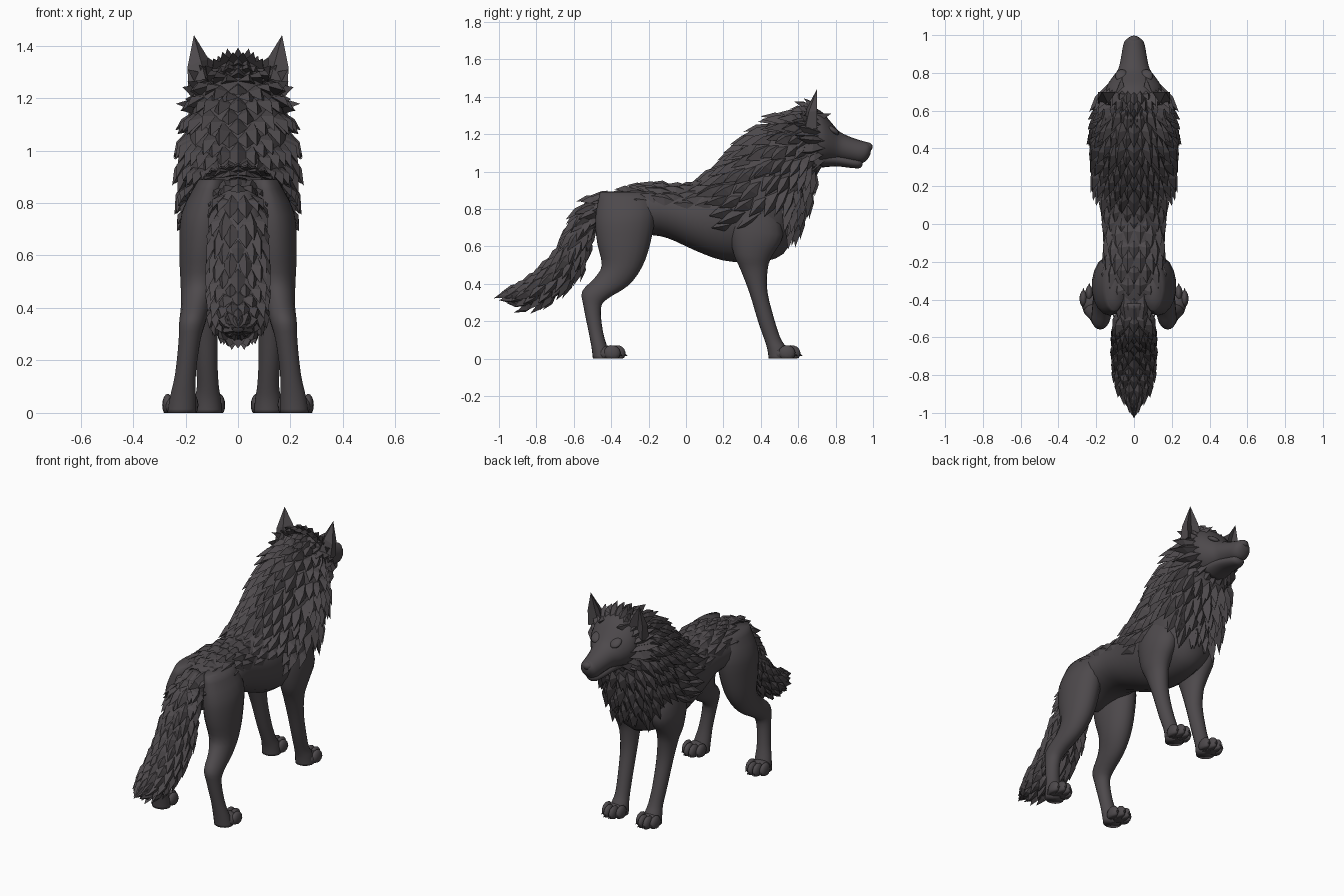
import bpy, bmesh, math, random
from mathutils import Vector, Matrix

if "Cube" in bpy.data.objects:
    bpy.data.objects.remove(bpy.data.objects["Cube"])

random.seed(4)
fur = bpy.data.materials.new("dark grey fur")
fur.diffuse_color = (0.075, 0.067, 0.072, 1)
fur.use_nodes = True
fur.node_tree.nodes["Principled BSDF"].inputs["Base Color"].default_value = fur.diffuse_color


def finish(name, bm, smooth=True):
    bmesh.ops.recalc_face_normals(bm, faces=bm.faces)
    for f in bm.faces:
        f.smooth = smooth
    me = bpy.data.meshes.new(name)
    bm.to_mesh(me)
    bm.free()
    me.materials.append(fur)
    ob = bpy.data.objects.new(name, me)
    bpy.context.collection.objects.link(ob)
    return ob


# A ring is (y1, z1, y2, z2, half width, x centre); surf() interpolates between rings
def surf(rings, t, a, side=1):
    n = len(rings) - 1
    i = max(0, min(n - 1, int(t)))
    u = t - i
    p = [rings[max(0, min(n, i + k))] for k in (-1, 0, 1, 2)]
    r = [0.5 * (2 * b + (c - a0) * u + (2 * a0 - 5 * b + 4 * c - d) * u * u
                + (3 * b - a0 - 3 * c + d) * u ** 3) for a0, b, c, d in zip(*p)]
    x = r[5] if len(r) > 5 else 0
    c, s = math.cos(a), math.sin(a)
    return Vector((side * (x + r[4] * s), (r[0] + r[2]) / 2 + (r[0] - r[2]) / 2 * c,
                   (r[1] + r[3]) / 2 + (r[1] - r[3]) / 2 * c))


def loft(name, rings, side=1, n=18, sub=3):
    bm = bmesh.new()
    rows = []
    for k in range((len(rings) - 1) * sub + 1):
        rows.append([bm.verts.new(surf(rings, k / sub, 2 * math.pi * j / n, side)) for j in range(n)])
    for A, B in zip(rows, rows[1:]):
        for j in range(n):
            bm.faces.new((A[j], A[(j + 1) % n], B[(j + 1) % n], B[j]))
    bm.faces.new(rows[0])
    bm.faces.new(rows[-1])
    return finish(name, bm)


# Pointed leaf-shaped locks of fur in staggered rows over a lofted surface
def tufts(name, rings, ts, a0, a1, count, length, width, lift, flow=-1):
    bm = bmesh.new()
    for i, t in enumerate(ts):
        for j in range(count + 1):
            a = a0 + (a1 - a0) * (j + 0.5 * (i % 2)) / count
            if a > a1 + 0.01:
                continue
            tt = t + random.uniform(-.12, .12)
            L = length * random.uniform(.8, 1.25)
            W = width * random.uniform(.85, 1.15)
            P = surf(rings, tt, a)
            dt = (surf(rings, tt + .05, a) - surf(rings, tt - .05, a)).normalized()
            da = (surf(rings, tt, a + .05) - surf(rings, tt, a - .05)).normalized()
            nrm = dt.cross(da).normalized()
            if nrm.dot(P - (P + surf(rings, tt, a + math.pi)) / 2) < 0:
                nrm = -nrm
            d = dt * flow
            s = d.cross(nrm).normalized()
            pts = [P - d * L * .3 - nrm * .015,
                   P + d * L * .3 + s * W - nrm * .012,
                   P + d * L * .4 + nrm * (L * lift * .6 + .012),
                   P + d * L * .3 - s * W - nrm * .012,
                   P + d * L + nrm * L * lift]
            for sx in ((1, -1) if 0.02 < a < math.pi - .02 else (1,)):
                v = [bm.verts.new((q.x * sx, q.y, q.z)) for q in pts]
                for f in ((0, 1, 2), (0, 2, 3), (1, 4, 2), (2, 4, 3), (0, 3, 1), (1, 3, 4)):
                    bm.faces.new([v[k] for k in f])
    return finish(name, bm, False)


def blob(bm, c, r, tilt=0):
    m = Matrix.Translation(c) @ Matrix.Rotation(tilt, 4, 'X') @ Matrix.Diagonal((*r, 1))
    bmesh.ops.create_uvsphere(bm, u_segments=12, v_segments=8, radius=1, matrix=m)


def span(a, b, n):
    return [a + (b - a) * i / (n - 1) for i in range(n)]


# Torso and neck
torso = [(-.49, .84, -.46, .68, .06), (-.42, .885, -.37, .63, .13), (-.25, .925, -.22, .66, .17),
         (-.1, .935, -.1, .645, .165), (.02, .935, .05, .578, .175), (.12, .98, .2, .525, .19),
         (.2, 1.05, .38, .515, .20), (.29, 1.14, .52, .56, .205), (.39, 1.22, .59, .70, .205),
         (.50, 1.285, .65, .85, .19), (.62, 1.32, .70, .99, .15)]
loft("torso", torso)

# Head, lower jaw, nose and brows
head = [(.56, 1.30, .64, 1.04, .12), (.65, 1.345, .69, 1.03, .15), (.72, 1.325, .74, 1.04, .145),
        (.775, 1.265, .78, 1.05, .115), (.82, 1.215, .82, 1.055, .085), (.88, 1.185, .88, 1.05, .07),
        (.94, 1.165, .935, 1.045, .06), (.975, 1.155, .965, 1.06, .048), (.992, 1.135, .985, 1.09, .025)]
loft("head", head)
loft("lower_jaw", [(.70, 1.12, .71, 1.02, .09), (.80, 1.10, .80, 1.028, .07),
                   (.88, 1.08, .88, 1.02, .055), (.93, 1.07, .925, 1.018, .04),
                   (.945, 1.06, .942, 1.03, .02)])
bm = bmesh.new()
blob(bm, (0, .972, 1.132), (.032, .026, .024))
finish("nose", bm)
bm = bmesh.new()
for s in (1, -1):
    blob(bm, (s * .065, .785, 1.222), (.035, .04, .016), -.6)
finish("brows", bm)

# Ears with a recessed front
for s, side in ((1, "right"), (-1, "left")):
    bm = bmesh.new()
    tip = Vector((.168, .70, 1.44))
    base = [Vector(p) for p in ((.085, .70, 1.27), (.12, .625, 1.26), (.19, .635, 1.22),
                                (.185, .70, 1.23), (.135, .675, 1.25))]
    mid = [p.lerp(tip, .45) + k for p, k in zip(base, (Vector((-.012, 0, 0)), Vector((0, -.012, 0)),
           Vector((.012, -.008, 0)), Vector((.012, 0, 0)), Vector()))]
    R = [[bm.verts.new((s * p.x, p.y, p.z)) for p in row] for row in (base, mid)]
    top = bm.verts.new((s * tip.x, tip.y, tip.z))
    for j in range(5):
        k = (j + 1) % 5
        bm.faces.new((R[0][j], R[0][k], R[1][k], R[1][j]))
        bm.faces.new((R[1][j], R[1][k], top))
    bm.faces.new(R[0])
    finish(side + "_ear", bm, False)

# Tail
tail = [(-.42, .90, -.42, .72, .08), (-.53, .845, -.475, .69, .09), (-.61, .735, -.515, .60, .10),
        (-.665, .62, -.55, .50, .105), (-.735, .525, -.625, .40, .105), (-.82, .445, -.72, .315, .10),
        (-.90, .39, -.83, .275, .075), (-.95, .355, -.93, .305, .03)]
loft("tail", tail)

# Legs with toes and claws
front = [(.24, .88, .48, .82, .06, .13), (.23, .70, .52, .66, .08, .14), (.255, .56, .46, .55, .068, .14),
         (.29, .48, .437, .48, .056, .132), (.34, .35, .435, .36, .048, .125), (.385, .2, .472, .21, .042, .12),
         (.42, .1, .505, .11, .042, .115), (.435, .05, .535, .06, .05, .115), (.442, 0, .55, 0, .055, .115)]
hind = [(-.46, .89, -.2, .89, .05, .10), (-.485, .75, -.165, .78, .09, .125), (-.475, .62, -.19, .62, .09, .135),
        (-.45, .50, -.235, .49, .075, .145), (-.49, .43, -.31, .39, .058, .16), (-.555, .36, -.42, .32, .05, .175),
        (-.548, .28, -.455, .27, .042, .185), (-.522, .15, -.445, .15, .04, .20), (-.505, .06, -.42, .06, .05, .21),
        (-.498, 0, -.40, 0, .055, .215)]
for s, side in ((1, "right"), (-1, "left")):
    for rings, part, px, py in ((front, "front", .118, .555), (hind, "hind", .22, -.38)):
        loft(f"{side}_{part}_leg", rings, s)
        bm = bmesh.new()
        blob(bm, (s * px, py - .04, .025), (.06, .06, .045))
        for dx, dy in ((-.048, -.015), (-.017, .012), (.017, .012), (.048, -.015)):
            blob(bm, (s * px + dx, py + dy, .03), (.021, .045, .042), -.25)
            m = Matrix.Translation((s * px + dx, py + dy + .042, .02)) @ Matrix.Rotation(-1.9, 4, 'X')
            bmesh.ops.create_cone(bm, cap_ends=True, segments=6, radius1=.011, radius2=.001, depth=.03, matrix=m)
        for v in bm.verts:
            v.co.z = max(v.co.z, 0)
        finish(f"{side}_{part}_paw", bm)

# Fur locks
pi = math.pi
tufts("mane_fur", torso, span(10.2, 8.1, 6), 0, pi, 9, .125, .042, .28)
tufts("shoulder_fur", torso, span(7.8, 5.6, 5), 0, 1.75, 6, .125, .042, .25)
tufts("chest_fur", torso, span(9.6, 8.3, 3), 2.3, pi, 4, .14, .035, .12)
tufts("back_fur", torso, span(5.2, 1.2, 9), 0, 1.15, 3, .12, .045, .08)
tufts("crown_fur", head, span(1.7, .3, 4), 0, .9, 4, .075, .028, .3)
tufts("cheek_fur", head, span(1.7, .4, 4), 1.1, 2.6, 5, .12, .035, .42)
tufts("tail_fur", tail, span(.6, 6.3, 12), 0, pi, 6, .11, .036, .14, 1)
tufts("tail_tip_fur", tail, [6.6], 0, pi, 4, .075, .025, .1, 1)
